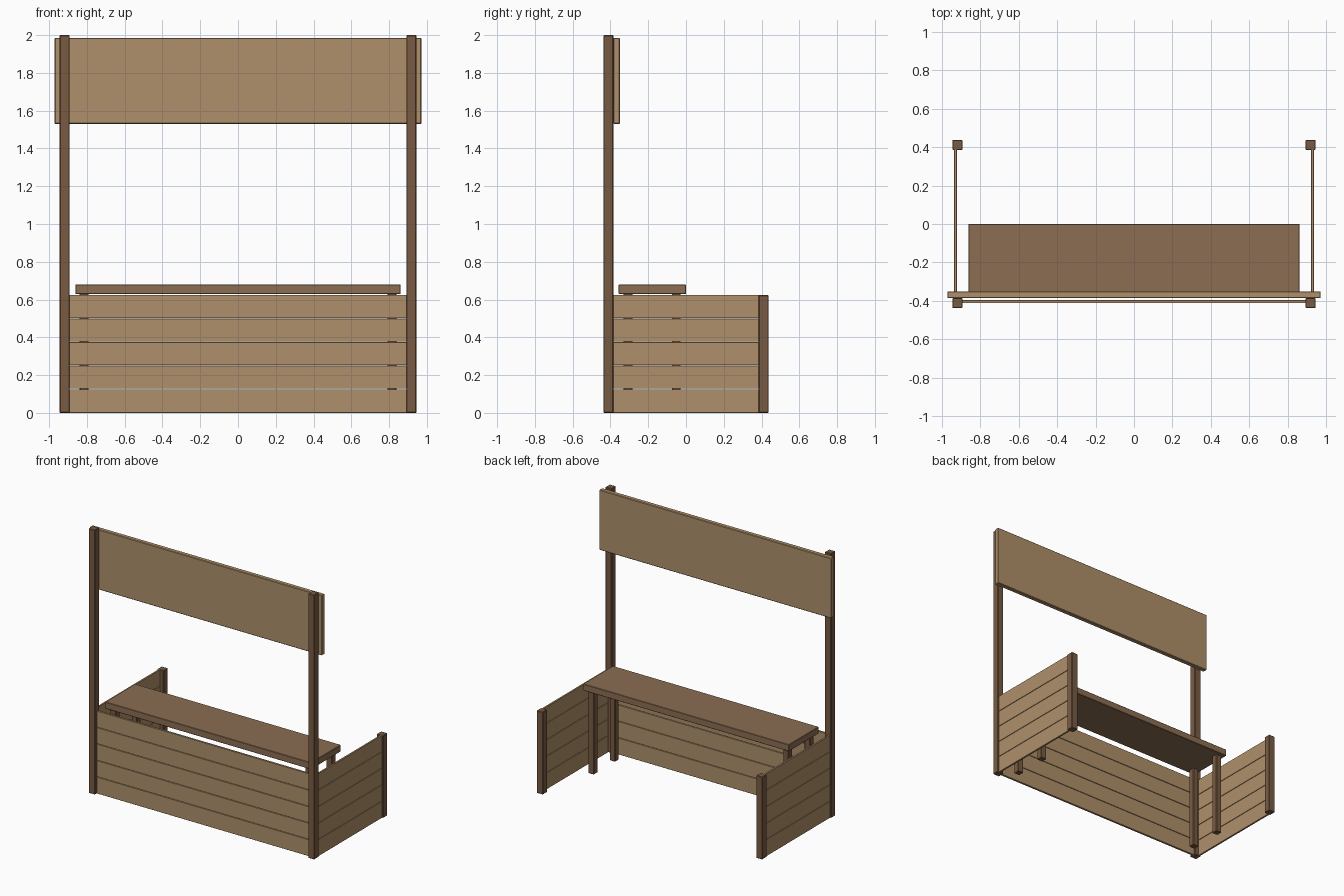
import bpy

if "Cube" in bpy.data.objects:
    bpy.data.objects.remove(bpy.data.objects["Cube"])


def material(name, rgb):
    m = bpy.data.materials.new(name)
    m.diffuse_color = (*rgb, 1)
    m.use_nodes = True
    m.node_tree.nodes["Principled BSDF"].inputs["Base Color"].default_value = m.diffuse_color
    return m


LIGHT = material("light_wood", (0.43, 0.28, 0.145))
DARK = material("dark_wood", (0.19, 0.105, 0.055))
MID = material("counter_wood", (0.26, 0.155, 0.085))


def box(name, x, y, z, mat, bevel=0.0):
    """Box from (min, max) ranges, with optional chamfered edges."""
    bpy.ops.mesh.primitive_cube_add(
        size=1, location=[(a + b) / 2 for a, b in (x, y, z)])
    ob = bpy.context.object
    ob.name = name
    ob.scale = [b - a for a, b in (x, y, z)]
    bpy.ops.object.transform_apply(location=False, rotation=False, scale=True)
    ob.data.materials.append(mat)
    if bevel:
        mod = ob.modifiers.new("chamfer", 'BEVEL')
        mod.width = bevel
        mod.segments = 1
    return ob


def around(c, w):
    return (c - w / 2, c + w / 2)


POST_X, POST_Y, POST_W = 0.918, 0.411, 0.053
WALL_H, PLANKS, GAP = 0.624, 5, 0.003
step = WALL_H / PLANKS

for side, s in (("left", -1), ("right", 1)):
    # Tall front posts and short back posts
    box(f"front_post_{side}", around(s * POST_X, POST_W),
        around(-POST_Y, POST_W), (0, 2), DARK, 0.004)
    box(f"back_post_{side}", around(s * POST_X, POST_W),
        around(POST_Y, POST_W), (0, WALL_H), DARK, 0.004)
    # Counter legs
    for row, y in (("front", -0.307), ("back", -0.052)):
        box(f"counter_leg_{row}_{side}", around(s * 0.815, 0.046),
            around(y, 0.046), (0, 0.635), DARK, 0.003)

# Stacked wall planks on the front and both sides
for i in range(PLANKS):
    z = (i * step + (GAP if i else 0), (i + 1) * step)
    box(f"front_plank_{i + 1}", (-0.9, 0.9), around(-0.404, 0.016), z, LIGHT, 0.001)
    for side, s in (("left", -1), ("right", 1)):
        box(f"side_plank_{side}_{i + 1}", around(s * 0.928, 0.014),
            (-0.395, 0.395), z, LIGHT, 0.001)

# Counter top
box("counter_top", (-0.861, 0.861), (-0.357, 0), (0.629, 0.68), MID, 0.003)

# Blank sign board behind the tall posts
box("sign_board", (-0.971, 0.971), (-0.385, -0.35), (1.53, 1.985), LIGHT, 0.004)
